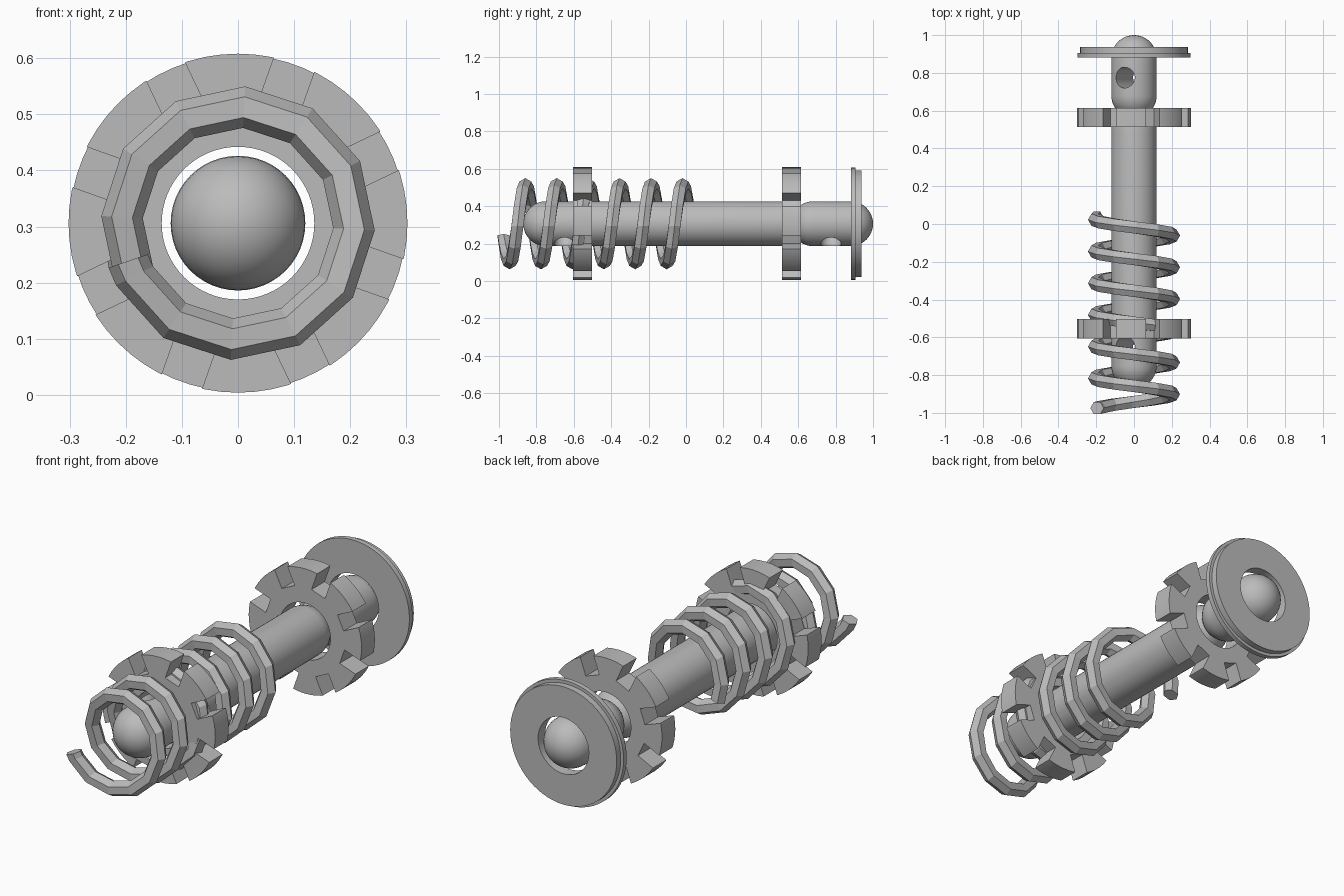
import bpy, bmesh
from math import cos, sin, pi, radians
from mathutils import Matrix, Vector

cube = bpy.data.objects.get("Cube")
if cube:
    bpy.data.objects.remove(cube, do_unlink=True)

AXIS_Z = 0.306      # height of the shared axis, which runs along y
ROD_R = 0.12
BORE_R = 0.136
RIM_R = 0.302

grey = bpy.data.materials.new("plain_grey")
grey.use_nodes = True
grey.diffuse_color = (0.5, 0.5, 0.5, 1)
grey.node_tree.nodes["Principled BSDF"].inputs["Base Color"].default_value = (0.5, 0.5, 0.5, 1)


def make_object(name, bm):
    bmesh.ops.recalc_face_normals(bm, faces=bm.faces)
    mesh = bpy.data.meshes.new(name)
    bm.to_mesh(mesh)
    bm.free()
    obj = bpy.data.objects.new(name, mesh)
    bpy.context.collection.objects.link(obj)
    mesh.materials.append(grey)
    return obj


def activate(obj):
    bpy.ops.object.select_all(action='DESELECT')
    obj.select_set(True)
    bpy.context.view_layer.objects.active = obj


def smooth(obj):
    activate(obj)
    bpy.ops.object.shade_smooth_by_angle(angle=radians(30))


def lathe(name, profile, closed, steps=64):
    """Spin (y, radius) points about the axis."""
    bm = bmesh.new()
    verts = [bm.verts.new((r, y, AXIS_Z)) for y, r in profile]
    pairs = list(zip(verts, verts[1:] + verts[:1]))
    edges = [bm.edges.new(p) for p in (pairs if closed else pairs[:-1])]
    bmesh.ops.spin(bm, geom=verts + edges, cent=(0, 0, AXIS_Z), axis=(0, 1, 0),
                   angle=2 * pi, steps=steps, use_merge=True)
    bmesh.ops.remove_doubles(bm, verts=bm.verts, dist=1e-5)
    return make_object(name, bm)


def cut(obj, cutter):
    cutter.hide_render = True
    mod = obj.modifiers.new("cut", 'BOOLEAN')
    mod.operation = 'DIFFERENCE'
    mod.solver = 'EXACT'
    mod.object = cutter
    activate(obj)
    bpy.ops.object.modifier_apply(modifier=mod.name)
    bpy.data.objects.remove(cutter, do_unlink=True)


# Round-ended pins, each with a tilted cross hole
def pin(name, y0, y1, hole_y):
    n = 10
    arc = [pi / 2 * i / n for i in range(n + 1)]
    profile = [(y0 - ROD_R * cos(a), ROD_R * sin(a)) for a in arc]
    profile += [(y1 + ROD_R * sin(a), ROD_R * cos(a)) for a in arc]
    obj = lathe(name, profile, False, 48)
    bm = bmesh.new()
    place = Matrix.Translation((0, hole_y, AXIS_Z)) @ Matrix.Rotation(radians(-25), 4, 'Y')
    bmesh.ops.create_cone(bm, cap_ends=True, segments=32, radius1=0.055,
                          radius2=0.055, depth=0.5, matrix=place)
    cut(obj, make_object(name + "_hole_cutter", bm))
    smooth(obj)


pin("long_pin", -0.75, 0.5, -0.65)
pin("short_pin", 0.68, 0.88, 0.775)


# Notched rings
def notched_ring(name, y0, y1):
    obj = lathe(name, [(y0, BORE_R), (y0, RIM_R), (y1, RIM_R), (y1, BORE_R)], True)
    bm = bmesh.new()
    for i in range(8):
        turn = Matrix.Rotation(-radians(70.5 + 45 * i), 4, 'Y')
        place = (Matrix.Translation((0, (y0 + y1) / 2, AXIS_Z)) @ turn
                 @ Matrix.Translation((0.31, 0, 0)) @ Matrix.Diagonal((0.2, 0.3, 0.076, 1)))
        bmesh.ops.create_cube(bm, size=1, matrix=place)
    cut(obj, make_object(name + "_notch_cutter", bm))
    smooth(obj)


notched_ring("front_notched_ring", -0.605, -0.503)
notched_ring("rear_notched_ring", 0.513, 0.615)

# Stepped end washer
smooth(lathe("end_washer", [(0.882, BORE_R), (0.882, 0.3), (0.906, 0.3),
                            (0.906, 0.285), (0.937, 0.285), (0.937, BORE_R)], True))


# Faceted coil spring
def coil_spring(turns=6, pitch=0.168, radius=0.207, wire=0.037, sides=6):
    start = 199
    angles = [start] + [207 + 30 * i for i in range(12 * turns)] + [start + 360 * turns]
    bm = bmesh.new()
    rings = []
    for deg in angles:
        a = radians(deg)
        out = Vector((cos(a), 0, sin(a)))
        y = -0.975 + pitch * (deg - start) / 360
        centre = out * radius + Vector((0, y, AXIS_Z))
        ring = []
        for k in range(sides):
            t = 2 * pi * k / sides
            ring.append(bm.verts.new(centre + out * wire * cos(t) + Vector((0, wire * sin(t), 0))))
        rings.append(ring)
    for a, b in zip(rings, rings[1:]):
        for k in range(sides):
            j = (k + 1) % sides
            bm.faces.new((a[k], a[j], b[j], b[k]))
    bm.faces.new(rings[0])
    bm.faces.new(rings[-1])
    return make_object("coil_spring", bm)


coil_spring()
